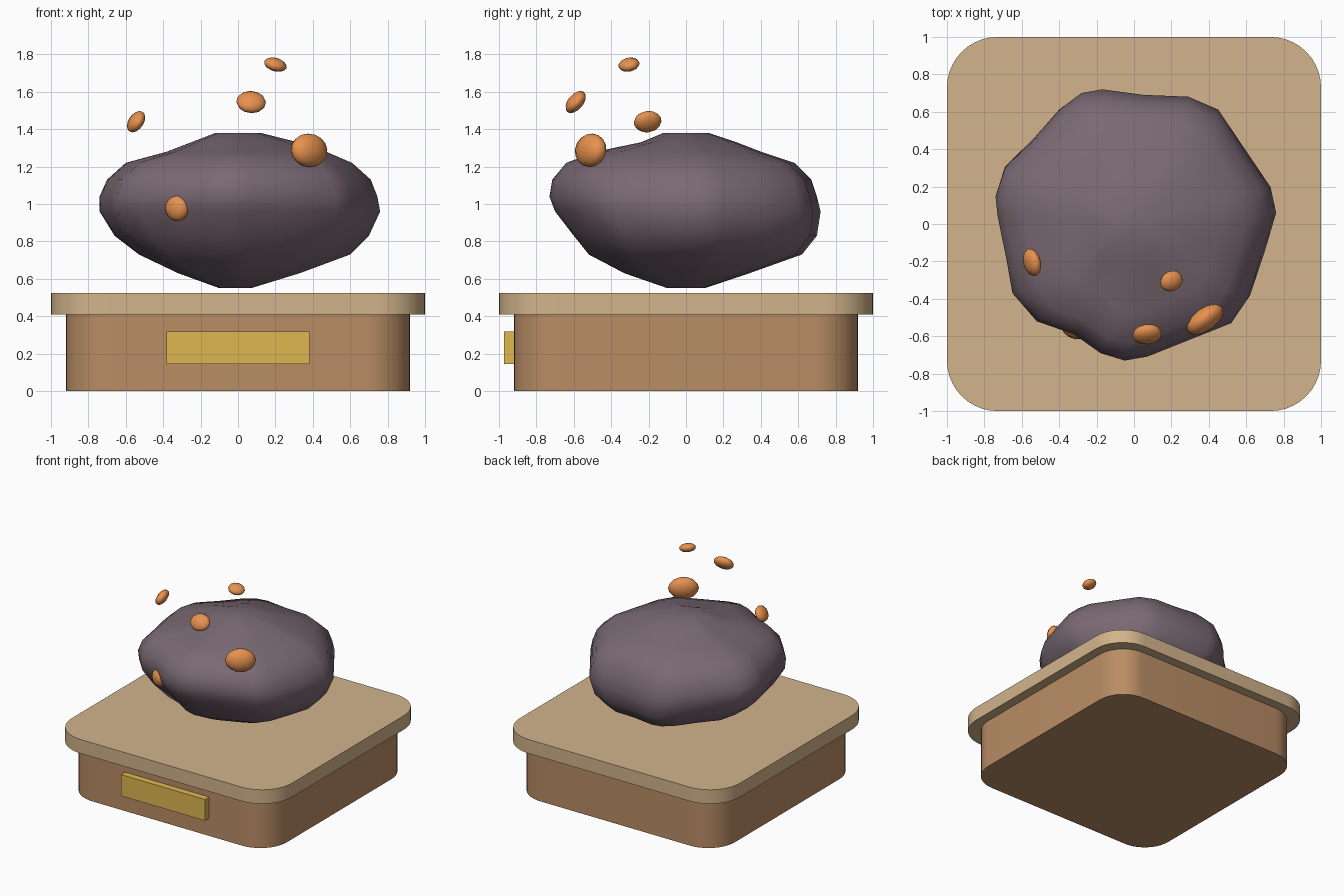
import bpy, bmesh
from math import radians, cos, sin, pi, hypot, atan2

cube = bpy.data.objects.get("Cube")
if cube:
    bpy.data.objects.remove(cube, do_unlink=True)


def material(name, rgb):
    """Flat material from 0-255 display values."""
    lin = [((c / 255 + 0.055) / 1.055) ** 2.4 for c in rgb] + [1]
    m = bpy.data.materials.new(name)
    m.use_nodes = True
    m.diffuse_color = lin
    m.node_tree.nodes["Principled BSDF"].inputs["Base Color"].default_value = lin
    return m


tan = material("tan_wood", (210, 180, 140))
brown = material("brown_wood", (185, 141, 101))
gold = material("gold", (224, 183, 81))
stone = material("purple_grey_stone", (122, 105, 115))
orange = material("orange_ember", (232, 146, 80))


def add_object(name, bm, mat, angle=30):
    bmesh.ops.recalc_face_normals(bm, faces=bm.faces)
    me = bpy.data.meshes.new(name)
    bm.to_mesh(me)
    bm.free()
    me.materials.append(mat)
    ob = bpy.data.objects.new(name, me)
    bpy.context.collection.objects.link(ob)
    bpy.ops.object.select_all(action='DESELECT')
    ob.select_set(True)
    bpy.context.view_layer.objects.active = ob
    bpy.ops.object.shade_smooth_by_angle(angle=radians(angle))
    return ob


def rounded_slab(name, half, radius, z0, z1, mat, steps=10):
    """Square slab with rounded vertical corners."""
    bm = bmesh.new()
    ring = []
    for q, (sx, sy) in enumerate([(1, 1), (-1, 1), (-1, -1), (1, -1)]):
        for i in range(steps + 1):
            a = (q + i / steps) * pi / 2
            c = half - radius
            ring.append(bm.verts.new((sx * c + radius * cos(a), sy * c + radius * sin(a), z0)))
    face = bm.faces.new(ring)
    out = bmesh.ops.extrude_face_region(bm, geom=[face], use_keep_orig=True)
    verts = [g for g in out["geom"] if isinstance(g, bmesh.types.BMVert)]
    bmesh.ops.translate(bm, verts=verts, vec=(0, 0, z1 - z0))
    return add_object(name, bm, mat)


# Pedestal
rounded_slab("pedestal_body", 0.92, 0.24, 0, 0.41, brown)
rounded_slab("pedestal_top", 1.0, 0.27, 0.41, 0.525, tan)

# Blank plaque on the front
bm = bmesh.new()
bmesh.ops.create_cube(bm, size=1)
bmesh.ops.scale(bm, vec=(0.765, 0.06, 0.175), verts=bm.verts)
bmesh.ops.translate(bm, vec=(0, -0.943, 0.232), verts=bm.verts)
add_object("plaque", bm, gold)

# Floating rock: plan outline, then its extents at each height
outline = [(0.76, 0.06), (0.73, 0.2), (0.57, 0.44), (0.45, 0.62), (0.29, 0.69),
           (0.05, 0.70), (-0.17, 0.73), (-0.28, 0.71), (-0.4, 0.62), (-0.53, 0.47),
           (-0.69, 0.31), (-0.74, 0.15), (-0.73, 0.05), (-0.68, -0.2), (-0.65, -0.37),
           (-0.52, -0.52), (-0.32, -0.59), (-0.18, -0.69), (-0.05, -0.73), (0.07, -0.71),
           (0.25, -0.64), (0.53, -0.53), (0.62, -0.4), (0.70, -0.15)]
# (z, left, right, front, back)
levels = [(0.55, 0.10, 0.07, 0.10, 0.10), (0.63, 0.32, 0.33, 0.33, 0.34),
          (0.73, 0.53, 0.60, 0.52, 0.62), (0.83, 0.66, 0.70, 0.60, 0.70),
          (0.96, 0.74, 0.76, 0.70, 0.72), (1.04, 0.74, 0.745, 0.73, 0.70),
          (1.13, 0.70, 0.71, 0.715, 0.67), (1.22, 0.60, 0.61, 0.64, 0.58),
          (1.28, 0.38, 0.47, 0.48, 0.40), (1.33, 0.25, 0.32, 0.24, 0.27),
          (1.38, 0.12, 0.12, 0.12, 0.12)]
bm = bmesh.new()
rings = []
for z, left, right, front, back in levels:
    rings.append([bm.verts.new((x * (right / 0.76 if x > 0 else left / 0.74),
                                y * (back / 0.73 if y > 0 else front / 0.73), z))
                  for x, y in outline])
n = len(outline)
for lo, hi in zip(rings, rings[1:]):
    for i in range(n):
        j = (i + 1) % n
        bm.faces.new((lo[i], lo[j], hi[j], hi[i]))
bm.faces.new(rings[0][::-1])
bm.faces.new(rings[-1])
add_object("floating_rock", bm, stone, 60)

# Ember nuggets: centre, half sizes, rotation in degrees
nuggets = [((0.20, -0.305, 1.745), (0.064, 0.056, 0.034), (20, 10, 25)),
           ((0.07, -0.59, 1.545), (0.08, 0.07, 0.04), (50, 0, 8)),
           ((-0.545, -0.205, 1.44), (0.038, 0.076, 0.063), (0, 32, 15)),
           ((0.38, -0.51, 1.287), (0.115, 0.06, 0.09), (-8, 0, 37)),
           ((-0.325, -0.565, 0.98), (0.07, 0.045, 0.072), (0, 0, -30))]
for k, (loc, size, rot) in enumerate(nuggets):
    bm = bmesh.new()
    bmesh.ops.create_uvsphere(bm, u_segments=12, v_segments=8, radius=1)
    bmesh.ops.scale(bm, vec=size, verts=bm.verts)
    ob = add_object(f"ember_nugget_{k + 1}", bm, orange, 60)
    ob.location = loc
    ob.rotation_euler = [radians(a) for a in rot]
